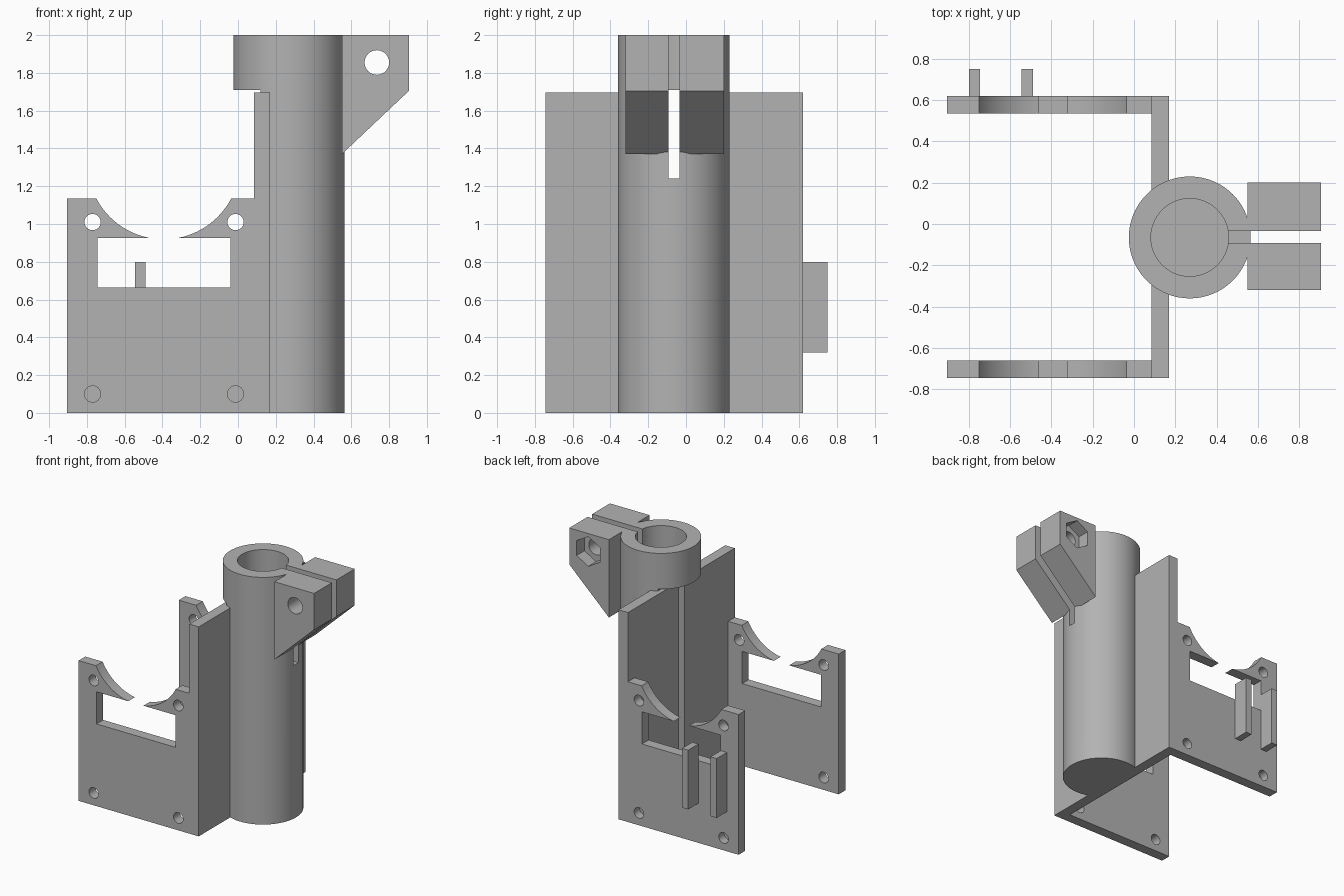
import bpy, math
from mathutils import Matrix

cube = bpy.data.objects.get("Cube")
if cube:
    bpy.data.objects.remove(cube, do_unlink=True)

grey = bpy.data.materials.new("plain grey")
grey.use_nodes = True
grey.diffuse_color = (0.45, 0.45, 0.45, 1)
grey.node_tree.nodes["Principled BSDF"].inputs["Base Color"].default_value = (0.45, 0.45, 0.45, 1)


def make(name, verts, faces):
    mesh = bpy.data.meshes.new(name)
    mesh.from_pydata(verts, [], faces)
    mesh.materials.append(grey)
    obj = bpy.data.objects.new(name, mesh)
    bpy.context.collection.objects.link(obj)
    return obj


def prism(name, outline, low, high, axis="y"):
    """Extrude an outline: (x, z) along y, or (x, y) along z."""
    n = len(outline)
    if axis == "y":
        # reversed ends keep the normals pointing outward
        low, high = high, low
        verts = [(a, d, b) for d in (low, high) for a, b in outline]
    else:
        verts = [(a, b, d) for d in (low, high) for a, b in outline]
    faces = [tuple(reversed(range(n))), tuple(range(n, 2 * n))]
    faces += [(i, (i + 1) % n, n + (i + 1) % n, n + i) for i in range(n)]
    return make(name, verts, faces)


def box(name, x, y, z):
    return prism(name, [(x[0], y[0]), (x[1], y[0]), (x[1], y[1]), (x[0], y[1])], *z, axis="z")


def disc(cx, cy, r, n=96, start=0.0):
    return [(cx + r * math.cos(start + math.tau * i / n),
             cy + r * math.sin(start + math.tau * i / n)) for i in range(n)]


def combine(obj, other, operation="DIFFERENCE"):
    mod = obj.modifiers.new("shape", "BOOLEAN")
    mod.operation = operation
    mod.solver = "EXACT"
    mod.object = other
    bpy.context.view_layer.objects.active = obj
    bpy.ops.object.modifier_apply(modifier=mod.name)
    bpy.data.objects.remove(other, do_unlink=True)


BACK, INNER, OUTER = -0.905, 0.085, 0.17      # plate extents in x
FRONT_Y, REAR_Y, THICK = -0.745, 0.62, 0.085
CX, CY, R = 0.27, -0.065, 0.295               # tube axis and radius
WALL_TOP, RING_Z = 1.695, 1.71


# Side plates with fan cutout, window and screw holes
def side_plate(name, y0, y1, low_hole_y):
    plate = prism(name, [(BACK, 0), (OUTER, 0), (OUTER, WALL_TOP), (INNER, WALL_TOP),
                         (INNER, 1.135), (BACK, 1.135)], y0, y1)
    combine(plate, prism("cut", disc(-0.393, 1.322, 0.403), y0 - 0.1, y1 + 0.1))
    combine(plate, box("cut", (-0.745, -0.04), (y0 - 0.1, y1 + 0.1), (0.665, 0.925)))
    for x in (-0.77, -0.013):
        combine(plate, prism("cut", disc(x, 1.01, 0.043, 32), y0 - 0.1, y1 + 0.1))
        combine(plate, prism("cut", disc(x, 0.1, 0.043, 32), low_hole_y, y1 + 0.1))
    return plate


side_plate("front_side_plate", FRONT_Y, FRONT_Y + THICK, FRONT_Y - 0.1)
side_plate("rear_side_plate", REAR_Y - THICK, REAR_Y, REAR_Y - 0.07)

# Cable pegs on the rear plate
for name, x in (("outer_peg", -0.8), ("inner_peg", -0.545)):
    box(name, (x, x + 0.055), (REAR_Y, 0.75), (0.32, 0.8))

# Tube, trimmed flush to the wall below the ring, joined with the wall
tube = prism("tube_and_wall", disc(CX, CY, R), 0, 2, axis="z")
combine(tube, box("cut", (-0.2, 0.12), (-0.5, 0.5), (-0.1, RING_Z)))
wall = box("wall", (INNER, OUTER), (FRONT_Y + THICK, REAR_Y - THICK), (0, WALL_TOP))
combine(tube, wall, "UNION")

# Clamp ears
ears = prism("ears", [(0.55, 1.37), (0.905, 1.705), (0.905, 2), (0.55, 2)], -0.32, 0.2)
combine(tube, ears, "UNION")

# Bore, clamp slot, bolt hole and hexagonal nut pocket
combine(tube, prism("cut", disc(CX, CY, 0.188), 0.08, 2.1, axis="z"))
combine(tube, box("cut", (CX, 1), (-0.093, -0.034), (1.24, 2.1)))
combine(tube, prism("cut", disc(0.735, 1.855, 0.065, 48), -0.5, 0.5))
combine(tube, prism("cut", disc(0.735, 1.855, 0.12, 6, math.pi / 6), 0.1, 0.5))

# Smooth the round surfaces, keep the edges crisp
for obj in bpy.context.collection.objects:
    if obj.type == "MESH":
        obj.select_set(True)
        bpy.context.view_layer.objects.active = obj
bpy.ops.object.shade_smooth_by_angle(angle=math.radians(30))
